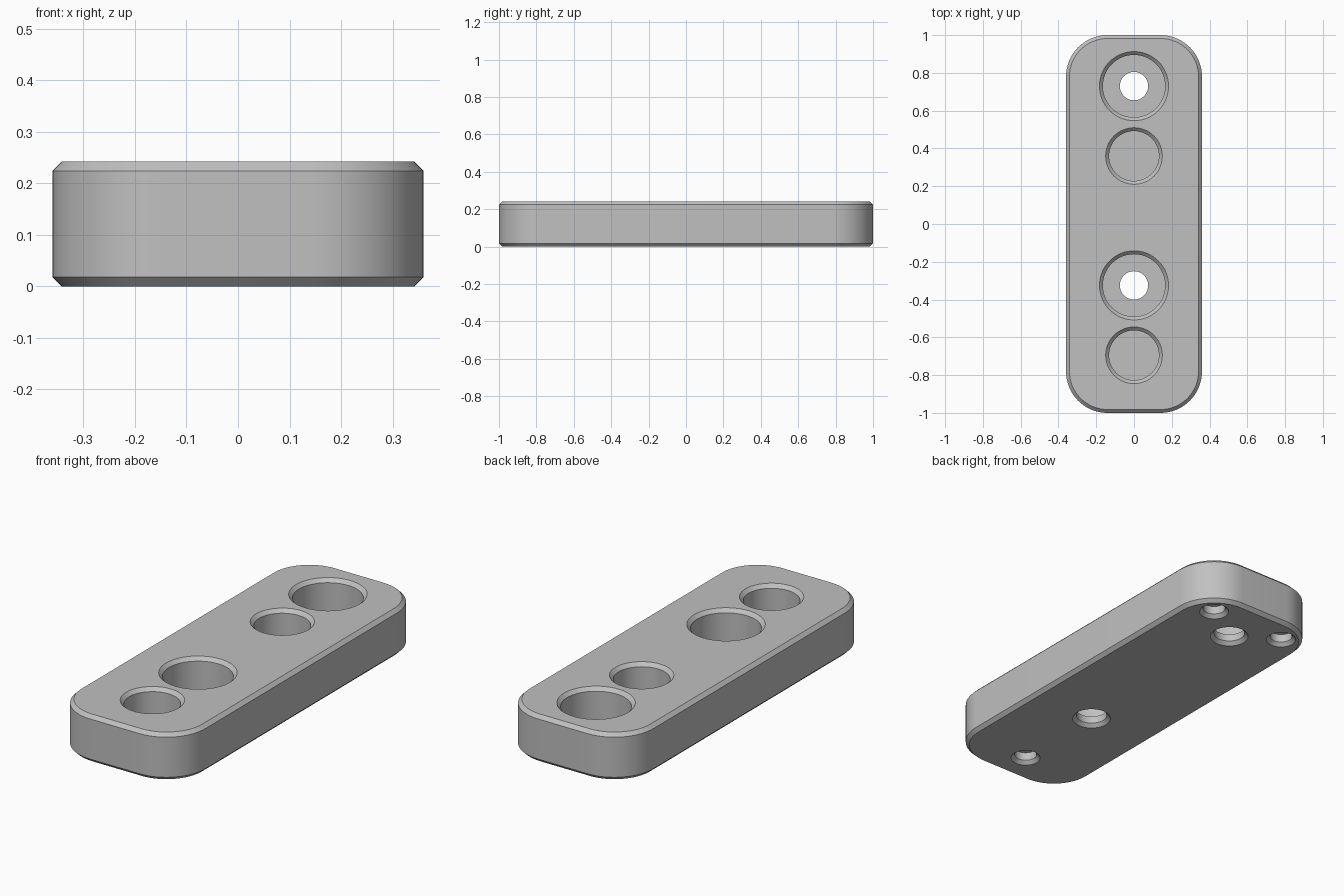
import bpy
import bmesh
from math import cos, sin, pi

if "Cube" in bpy.data.objects:
    bpy.data.objects.remove(bpy.data.objects["Cube"], do_unlink=True)

LENGTH, WIDTH, HEIGHT = 2.0, 0.72, 0.242
CORNER, CHAMFER = 0.22, 0.018
OVER = 0.02  # how far cutters reach past the plate


def material(name, colour):
    mat = bpy.data.materials.new(name)
    mat.use_nodes = True
    mat.diffuse_color = colour
    mat.node_tree.nodes["Principled BSDF"].inputs["Base Color"].default_value = colour
    return mat


def loft(bm, loops):
    """Skin a stack of closed loops and cap both ends."""
    rings = [[bm.verts.new(p) for p in loop] for loop in loops]
    n = len(rings[0])
    for low, high in zip(rings, rings[1:]):
        for i in range(n):
            j = (i + 1) % n
            bm.faces.new((low[i], low[j], high[j], high[i]))
    bm.faces.new(rings[0][::-1])
    bm.faces.new(rings[-1])


def make_object(name, bm):
    bmesh.ops.recalc_face_normals(bm, faces=bm.faces)
    mesh = bpy.data.meshes.new(name)
    bm.to_mesh(mesh)
    bm.free()
    obj = bpy.data.objects.new(name, mesh)
    bpy.context.collection.objects.link(obj)
    return obj


def rounded_rectangle(inset, z, steps=16):
    points = []
    r = CORNER - inset
    for k, (sx, sy) in enumerate([(1, 1), (-1, 1), (-1, -1), (1, -1)]):
        cx, cy = sx * (WIDTH / 2 - CORNER), sy * (LENGTH / 2 - CORNER)
        for i in range(steps + 1):
            a = (k + i / steps) * pi / 2
            points.append((cx + r * cos(a), cy + r * sin(a), z))
    return points


def lathe(bm, x, y, profile, sides=64):
    """Turn a list of (radius, height) pairs around an upright axis."""
    loft(bm, [[(x + r * cos(2 * pi * i / sides), y + r * sin(2 * pi * i / sides), z)
               for i in range(sides)] for r, z in profile])


def rim_below(r):
    return [(r + CHAMFER + OVER, -OVER), (r, CHAMFER)]


def rim_above(r):
    return [(r, HEIGHT - CHAMFER), (r + CHAMFER + OVER, HEIGHT + OVER)]


# Chamfered plate with rounded corners
bm = bmesh.new()
loft(bm, [rounded_rectangle(CHAMFER, 0), rounded_rectangle(0, CHAMFER),
          rounded_rectangle(0, HEIGHT - CHAMFER), rounded_rectangle(CHAMFER, HEIGHT)])
plate = make_object("mounting_plate", bm)
plate.data.materials.append(material("plain grey", (0.53, 0.53, 0.53, 1)))

# All holes in one cutter
bm = bmesh.new()
for y in (0.73, -0.325):  # counterbored screw holes
    lathe(bm, 0, y, rim_below(0.075) + [(0.075, 0.055), (0.165, 0.055)] + rim_above(0.165))
for y in (0.36, -0.695):  # blind pockets in the top
    lathe(bm, 0, y, [(0.132, 0.08)] + rim_above(0.132))
for x, y in ((0.215, 0.87), (-0.215, 0.87), (0, -0.83)):  # small blind holes underneath
    lathe(bm, x, y, rim_below(0.054) + [(0.054, 0.06)])
cutter = make_object("hole_cutter", bm)
cutter.hide_render = True

# Cut the holes and finish the shading
cut = plate.modifiers.new("holes", "BOOLEAN")
cut.operation = "DIFFERENCE"
cut.solver = "EXACT"
cut.object = cutter
bpy.ops.object.select_all(action="DESELECT")
plate.select_set(True)
bpy.context.view_layer.objects.active = plate
bpy.ops.object.modifier_apply(modifier=cut.name)
bpy.data.objects.remove(cutter, do_unlink=True)
bpy.ops.object.shade_smooth_by_angle(angle=pi / 6)
